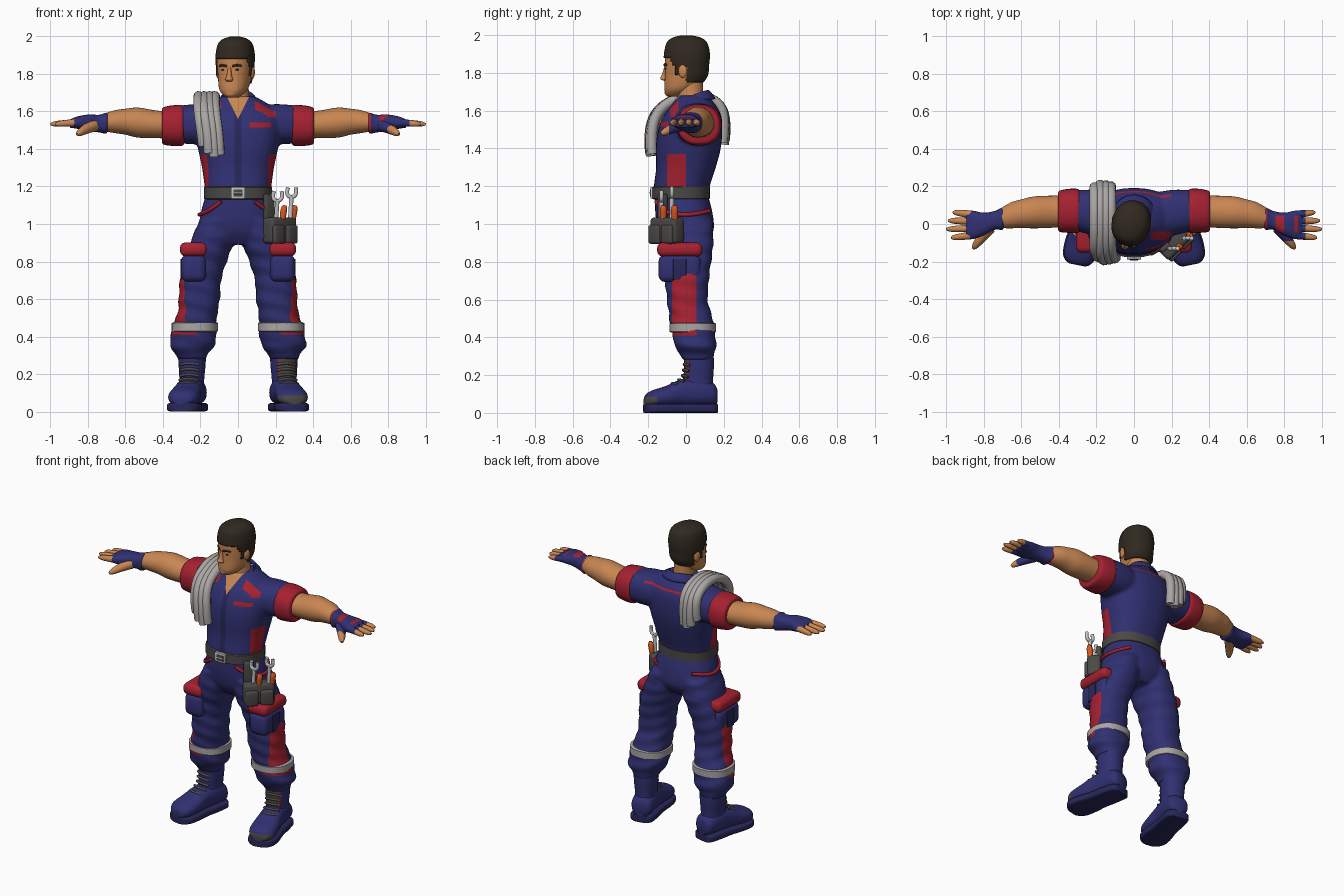
import bpy, bmesh, math
from mathutils import Vector, Matrix

if "Cube" in bpy.data.objects:
    bpy.data.objects.remove(bpy.data.objects["Cube"])


def material(name, r, g, b):
    m = bpy.data.materials.new(name)
    m.use_nodes = True
    m.diffuse_color = (r, g, b, 1)
    m.node_tree.nodes["Principled BSDF"].inputs["Base Color"].default_value = (r, g, b, 1)
    return m


NAVY = material("navy cloth", .03, .03, .17)
DEEP = material("deep navy", .02, .02, .1)
RED = material("red cloth", .38, .015, .03)
SKIN = material("skin", .58, .24, .085)
HAIR = material("dark brown hair", .03, .022, .014)
GREY = material("dark grey leather", .07, .065, .06)
TOWEL = material("light grey fabric", .4, .38, .37)
STEEL = material("steel", .55, .55, .56)
ORANGE = material("orange plastic", .7, .1, .015)


def new_object(name, mesh, *mats):
    ob = bpy.data.objects.new(name, mesh)
    bpy.context.collection.objects.link(ob)
    mesh.materials.clear()
    for m in mats:
        mesh.materials.append(m)
    return ob


def from_bmesh(name, bm, mat):
    bmesh.ops.recalc_face_normals(bm, faces=bm.faces[:])
    mesh = bpy.data.meshes.new(name)
    bm.to_mesh(mesh)
    bm.free()
    return new_object(name, mesh, mat)


def baked(ob):
    dg = bpy.context.evaluated_depsgraph_get()
    return bpy.data.meshes.new_from_object(ob.evaluated_get(dg))


def smooth_path(sec, k):
    """Pass a Catmull-Rom curve through rows of numbers."""
    out = []
    for i in range(len(sec) - 1):
        a, b, c, d = (sec[max(i - 1, 0)], sec[i], sec[i + 1], sec[min(i + 2, len(sec) - 1)])
        for j in range(k):
            t = j / k
            out.append([q + .5 * t * (r - p + t * (2*p - 5*q + 4*r - s + t * (3*(q - r) + s - p)))
                        for p, q, r, s in zip(a, b, c, d)])
    return out + [list(sec[-1])]


def loft(name, sec, mat, axis="z", n=32, p=2.3, k=4, fold=0):
    """Rows are: position on axis, two centres, two radii."""
    bm, rings = bmesh.new(), []
    for t, u, v, a, b in smooth_path(sec, k):
        ring = []
        for i in range(n):
            w = math.tau * i / n
            c, s = math.cos(w), math.sin(w)
            f = 1 + fold * math.sin(t * 70 + 2.5 * math.sin(w + 1))
            x = u + a * f * math.copysign(abs(c) ** (2 / p), c)
            y = v + b * f * math.copysign(abs(s) ** (2 / p), s)
            ring.append(bm.verts.new({"z": (x, y, t), "x": (t, x, y), "y": (x, t, y)}[axis]))
        rings.append(ring)
    for r, q in zip(rings, rings[1:]):
        for i in range(n):
            bm.faces.new((r[i], r[(i + 1) % n], q[(i + 1) % n], q[i]))
    bm.faces.new(rings[0])
    bm.faces.new(rings[-1])
    return from_bmesh(name, bm, mat)


def tube(name, pts, mat, r=1.0, radii=None):
    cu = bpy.data.curves.new(name, "CURVE")
    cu.dimensions, cu.bevel_depth, cu.bevel_resolution, cu.use_fill_caps = "3D", r, 3, True
    sp = cu.splines.new("NURBS")
    sp.points.add(len(pts) - 1)
    for i, co in enumerate(pts):
        sp.points[i].co = (*co, 1)
        sp.points[i].radius = radii[i] if radii else 1
    sp.use_endpoint_u, sp.order_u, sp.resolution_u = True, 3, 6
    tmp = bpy.data.objects.new(name + "_path", cu)
    bpy.context.collection.objects.link(tmp)
    bpy.context.view_layer.update()
    mesh = baked(tmp)
    bpy.data.objects.remove(tmp)
    return new_object(name, mesh, mat)


def box(name, loc, size, mat, bevel=.008, turn=0):
    bm = bmesh.new()
    bmesh.ops.create_cube(bm, size=1, matrix=Matrix.Diagonal((*size, 1)))
    bmesh.ops.bevel(bm, geom=bm.edges[:], offset=bevel, segments=3, profile=.5, affect="EDGES")
    bm.transform(Matrix.Translation(loc) @ Matrix.Rotation(turn, 4, "Z"))
    return from_bmesh(name, bm, mat)


def ball(name, loc, scale, mat):
    bm = bmesh.new()
    bmesh.ops.create_uvsphere(bm, u_segments=20, v_segments=12, radius=1,
                              matrix=Matrix.Translation(loc) @ Matrix.Diagonal((*scale, 1)))
    return from_bmesh(name, bm, mat)


def blend(name, parts, mat, voxel=.011):
    """Fuse overlapping volumes into one soft surface."""
    bm = bmesh.new()
    for ob in parts:
        bm.from_mesh(ob.data)
        bpy.data.objects.remove(ob)
    tmp = from_bmesh(name + "_raw", bm, mat)
    rm = tmp.modifiers.new("fuse", "REMESH")
    rm.mode, rm.voxel_size = "VOXEL", voxel
    sm = tmp.modifiers.new("soften", "SMOOTH")
    sm.factor, sm.iterations = .5, 4
    bpy.context.view_layer.update()
    mesh = baked(tmp)
    bpy.data.objects.remove(tmp)
    return new_object(name, mesh, mat)


def paint(ob, mats, rule, cuts=()):
    """Cut along planes, then colour faces by position."""
    bm = bmesh.new()
    bm.from_mesh(ob.data)
    for co, no in cuts:
        bmesh.ops.bisect_plane(bm, geom=bm.verts[:] + bm.edges[:] + bm.faces[:],
                               dist=.0005, plane_co=co, plane_no=no)
    for f in bm.faces:
        f.material_index = int(rule(f.calc_center_median()))
    bm.to_mesh(ob.data)
    bm.free()
    for m in mats:
        ob.data.materials.append(m)


def planes(axis, values):
    no = Vector([a == axis for a in "xyz"])
    return [(no * v, no) for v in values]


def mirrored(ob):
    mesh = ob.data.copy()
    mesh.transform(Matrix.Diagonal((-1, 1, 1, 1)))
    mesh.flip_normals()
    new_object(ob.name.replace("left_", "right_"), mesh, *ob.data.materials)


# Shirt: torso fused with both sleeves
sleeve = [(.08, .05, 1.53, .11, .1), (.2, .06, 1.532, .122, .107),
          (.3, .07, 1.53, .11, .102), (.36, .07, 1.525, .1, .095)]
torso = loft("torso", [(1.13, 0, -.025, .17, .143), (1.2, 0, -.022, .178, .148),
                       (1.3, 0, 0, .192, .158), (1.4, 0, .012, .213, .172),
                       (1.5, 0, .022, .23, .17), (1.58, 0, .035, .23, .15),
                       (1.64, 0, .04, .16, .11), (1.68, 0, .035, .09, .08)], NAVY)
shirt = blend("shirt", [torso, loft("a", sleeve, NAVY, "x"),
                        loft("b", [(-s[0], *s[1:]) for s in sleeve], NAVY, "x")], NAVY)


def shirt_colour(c):
    x, y, z = abs(c.x), c.y, c.z
    if y < .02 and x < (z - 1.56) * .5:
        return 2
    if x > .13 and -.1 < y < 0 and 1.19 < z < 1.37:
        return 1
    if y < 0 and .06 < c.x < .175 and 1.515 < z < 1.54:
        return 1
    if z > 1.57 and .09 < x < .2 and -.085 < y < -.04:
        return 1
    if y > .08 and 1.6 < z < 1.612 and x < .2:
        return 1
    return 3 if y < 0 and x < .018 else 0


paint(shirt, [RED, SKIN, DEEP], shirt_colour,
      planes("x", [-.2, -.09, -.018, .018, .06, .09, .175, .2]) + planes("y", [-.1, -.085, -.04, 0])
      + planes("z", [1.37, 1.515, 1.54, 1.57, 1.6, 1.612])
      + [((0, 0, 1.56), (s, 0, -.5)) for s in (1, -1)])

# Collar with red edge, open at the front
bm = bmesh.new()
rows = []
for i in range(41):
    a = (i / 20 - 1) * 2.75
    drop = .085 * ((1 - math.cos(a)) / 2) ** 1.5
    rows.append([bm.verts.new((r * math.sin(a), .035 + r * math.cos(a), z - drop))
                 for r, z in ((.074, 1.69), (.086, 1.71), (.112, 1.68), (.122, 1.665))])
for p, q in zip(rows, rows[1:]):
    for j in range(3):
        bm.faces.new((p[j], q[j], q[j + 1], p[j + 1])).material_index = j == 2
collar = from_bmesh("collar", bm, NAVY)
collar.data.materials.append(RED)
collar.modifiers.new("thickness", "SOLIDIFY").thickness = .01

# Trousers: pelvis fused with both baggy legs
leg = [(1.02, .112, -.005, .095, .145), (.9, .14, .0, .115, .145), (.8, .175, .005, .115, .128),
       (.7, .2, .005, .11, .116), (.6, .206, .007, .11, .108), (.53, .215, .02, .106, .112),
       (.46, .23, .036, .116, .117), (.4, .236, .045, .122, .112), (.35, .245, .05, .118, .11),
       (.31, .246, .06, .088, .09), (.28, .246, .063, .078, .082)]
pelvis = loft("pelvis", [(1.16, 0, -.025, .17, .14), (1.05, 0, -.01, .2, .152),
                         (.96, 0, 0, .195, .145), (.89, 0, 0, .12, .1)], NAVY)
trousers = blend("trousers", [pelvis, loft("a", leg, NAVY, fold=.035),
                              loft("b", [(s[0], -s[1], *s[2:]) for s in leg], NAVY, fold=.035)], NAVY)
paint(trousers, [RED], lambda c: abs(c.x) > .22 and -.075 < c.y < .055 and .41 < c.z < .74,
      planes("y", [-.075, .055]) + planes("z", [.41, .74]))

# Belt and buckle
loft("belt", [(z, 0, -.026, .182 + d, .153 + d) for z, d in
              ((1.13, -.01), (1.135, 0), (1.195, 0), (1.2, -.01))], GREY, k=1)
box("buckle", (0, -.182, 1.165), (.075, .014, .062), STEEL, .004)
box("buckle_inset", (0, -.187, 1.165), (.05, .008, .038), GREY, .002)
box("buckle_pin", (0, -.191, 1.165), (.045, .006, .008), STEEL, .002)

# Left side parts, mirrored at the end
left = []
left.append(loft("left_cuff", [(.285, .07, 1.525, .1, .095), (.3, .07, 1.525, .117, .109),
                               (.35, .07, 1.524, .117, .108), (.395, .068, 1.523, .11, .1),
                               (.405, .068, 1.523, .095, .088)], RED, "x"))
left.append(loft("left_arm", [(.3, .07, 1.53, .08, .075), (.42, .066, 1.53, .085, .073),
                              (.53, .062, 1.54, .085, .08), (.6, .055, 1.545, .076, .069),
                              (.66, .045, 1.545, .068, .06), (.73, .025, 1.54, .046, .042)],
                 SKIN, "x", p=2))
glove = loft("left_glove", [(.695, .028, 1.54, .052, .046), (.705, .027, 1.537, .06, .055),
                            (.74, .02, 1.535, .05, .047), (.8, .0, 1.54, .06, .043),
                            (.86, -.005, 1.54, .076, .032), (.895, -.005, 1.535, .07, .022)],
             NAVY, "x", p=2.5)
paint(glove, [RED], lambda c: c.x < .708 or c.z > 1.55 and (.755 < c.x < .8 or .855 < c.x < .875)
      and abs(c.y) < .045, planes("x", [.708, .755, .8, .855, .875]) + planes("y", [-.045, .045]))
left.append(glove)
for i, (y, tip) in enumerate(((.056, .965), (.016, .99), (-.025, 1), (-.066, .975))):
    pts = [(.86, y * .9, 1.54), (.91, y, 1.537), (tip - .012, y * 1.1, 1.533), (tip, y * 1.1, 1.531)]
    finger = tube(f"left_finger_{i}", pts, SKIN, radii=[.021, .019, .015, .006])
    paint(finger, [NAVY], lambda c: c.x < .915, planes("x", [.915]))
    left.append(finger)
thumb = tube("left_thumb", [(.77, -.02, 1.525), (.815, -.075, 1.505), (.85, -.122, 1.482),
                            (.857, -.132, 1.477)], SKIN, radii=[.034, .026, .018, .007])
paint(thumb, [NAVY], lambda c: c.y > -.09, planes("y", [-.09]))
left.append(thumb)
left.append(loft("left_reflective_band", [(z, .23, .036, .114 + d, .114 + d) for z, d in
                 ((.425, 0), (.43, .01), (.472, .01), (.477, 0))], TOWEL, k=1))
left.append(box("left_cargo_pocket", (.236, -.033, .765), (.132, .225, .145), NAVY, .035))
left.append(box("left_pocket_pleat", (.303, -.033, .76), (.008, .07, .11), DEEP, .003))
left.append(box("left_pocket_flap", (.237, -.033, .865), (.145, .24, .075), RED, .03))
left.append(tube("left_hip_piping", [(.09, -.158, 1.12), (.155, -.128, 1.07), (.205, -.05, 1.05),
                                     (.205, .05, 1.05), (.13, .125, 1.07)], RED, .011))

# Boot, built at the ankle and turned outward
shaft = loft("left_boot_shaft", [(.08, 0, 0, .068, .085), (.16, 0, 0, .064, .08),
                                 (.24, 0, .006, .07, .078), (.29, 0, .006, .073, .08)], NAVY)
paint(shaft, [GREY, RED], lambda c: 0 if c.y > 0 or abs(c.x) > .046 else 1 + (abs(c.x) > .037),
      planes("x", [-.046, -.037, .037, .046]))
foot_rows = [(.098, 0, .09, .045, .045), (.075, 0, .1, .066, .062), (0, 0, .112, .072, .076),
             (-.09, 0, .105, .072, .072), (-.17, 0, .088, .082, .055),
             (-.24, 0, .076, .08, .045), (-.275, 0, .068, .058, .034), (-.287, 0, .06, .035, .02)]
foot = loft("left_boot_foot", foot_rows, NAVY, "y")
paint(foot, [GREY], lambda c: c.y < -.235 and c.z < .085, planes("y", [-.235]) + planes("z", [.085]))
sole = loft("left_boot_sole", [(y, u, .024, a + .007, .024) for y, u, v, a, b in foot_rows],
            DEEP, "y", p=5)
boot = [shaft, foot, sole]
for i, (y, z) in enumerate(((-.08, .26), (-.084, .23), (-.09, .2), (-.11, .177), (-.145, .158))):
    boot.append(tube(f"left_lace_{i}", [(-.05, y + .026, z - .01), (0, y - .012, z + .006),
                                        (.05, y + .026, z - .01)], GREY, .008))
for ob in boot:
    ob.data.transform(Matrix.Translation((.246, .063, 0)) @ Matrix.Rotation(.2, 4, "Z"))
for ob in left + boot:
    mirrored(ob)

# Neck and head, face turned slightly to its right
loft("neck", [(1.56, 0, .02, .075, .08), (1.64, 0, .025, .068, .07),
              (1.7, -.005, .025, .063, .066), (1.78, -.01, .02, .066, .07)], SKIN, p=2)
skull = [(1.675, 0, -.06, .03, .035), (1.69, 0, -.052, .052, .058), (1.72, 0, -.03, .075, .086),
         (1.78, 0, -.003, .087, .11), (1.84, 0, .002, .093, .114), (1.9, 0, .005, .095, .115),
         (1.95, 0, .005, .084, .102), (1.978, 0, .004, .058, .072), (1.991, 0, .003, .02, .025)]
head = [loft("head", skull, SKIN, p=2.15)]
hair = loft("hair", [(z + .007 * (z > 1.9), u, v, a + .007, b + .007) for z, u, v, a, b in skull],
            HAIR, n=48, p=2.15, k=6)


def hairline(y):
    return 1.885 if y < -.065 else 1.865 if y < -.04 else 1.79 if y < -.012 else 1.83 if y < .03 else 1.745


bm = bmesh.new()
bm.from_mesh(hair.data)
bmesh.ops.delete(bm, geom=[f for f in bm.faces if f.calc_center_median().z
                           < hairline(f.calc_center_median().y)], context="FACES")
bm.to_mesh(hair.data)
bm.free()
hair.modifiers.new("thickness", "SOLIDIFY").thickness = .012
head += [hair, loft("nose", [(1.758, 0, -.108, .012, .01), (1.768, 0, -.116, .021, .024),
                             (1.79, 0, -.113, .014, .019), (1.835, 0, -.108, .008, .01)], SKIN, p=2),
         ball("chin", (0, -.088, 1.695), (.032, .028, .022), SKIN),
         tube("smile", [(-.034, -.094, 1.744), (0, -.114, 1.73), (.034, -.094, 1.744)], STEEL, .006)]
for s, side in ((1, "left"), (-1, "right")):
    head += [ball(side + "_ear", (s * .094, .008, 1.81), (.012, .024, .036), SKIN),
             ball(side + "_eye", (s * .036, -.1, 1.822), (.013, .007, .006), HAIR),
             tube(side + "_brow", [(s * .016, -.113, 1.84), (s * .038, -.108, 1.85),
                                   (s * .06, -.088, 1.842)], HAIR, .006)]
for ob in head:
    ob.data.transform(Matrix.Translation((-.016, 0, 0)) @ Matrix.Rotation(-.27, 4, "Z"))

# Towel over the right shoulder, in soft folds
for i, (dx, dy, end) in enumerate(((-.045, .012, 1.42), (-.015, -.004, 1.38), (.015, 0, 1.36), (.042, .006, 1.37))):
    x = -.165 + dx
    tube(f"towel_fold_{i}", [(x + .025, dy - .185, end), (x + .02, dy - .195, 1.47), (x, dy - .16, 1.6),
                             (x, -.04, 1.675), (x, .09, 1.685), (x, .19, 1.63),
                             (x, .21 - dy, 1.52), (x, .2 - dy, end + .06)], TOWEL, .028)

# Tool pouch on the left hip
box("pouch_strap", (.165, -.125, 1.09), (.06, .03, .14), GREY, .008, .6)
box("tool_pouch", (.222, -.1, .965), (.19, .085, .14), GREY, .02, math.pi / 4)
for i, d in enumerate((-.05, .045)):
    box(f"pouch_pocket_{i}", (.25 + d * .7, -.128 + d * .7, .945), (.08, .04, .1), GREY, .014, math.pi / 4)
for i, (x, y, top) in enumerate(((.2, -.13, 1.13), (.275, -.075, 1.15))):
    tube(f"wrench_handle_{i}", [(x, y, .98), (x + .005, y, 1.06), (x + .01, y, top)], STEEL, .012)
    tube(f"wrench_jaw_{i}", [(x + .01 + a, y, top + b) for a, b in
                             ((-.018, .045), (-.03, .01), (.0, -.012), (.03, .01), (.022, .045))], STEEL, .011)
for i, (x, y) in enumerate(((.235, -.12), (.29, -.06))):
    tube(f"driver_handle_{i}", [(x, y, 1), (x + .005, y, 1.05), (x + .012, y, 1.09), (x + .014, y, 1.1)],
         ORANGE, radii=[.013, .019, .018, .009])

# Smooth shading with sharp edges kept
bpy.ops.object.select_all(action="DESELECT")
for ob in bpy.context.collection.objects:
    if ob.type == "MESH":
        ob.select_set(True)
        bpy.context.view_layer.objects.active = ob
bpy.ops.object.shade_smooth_by_angle(angle=math.radians(50))
